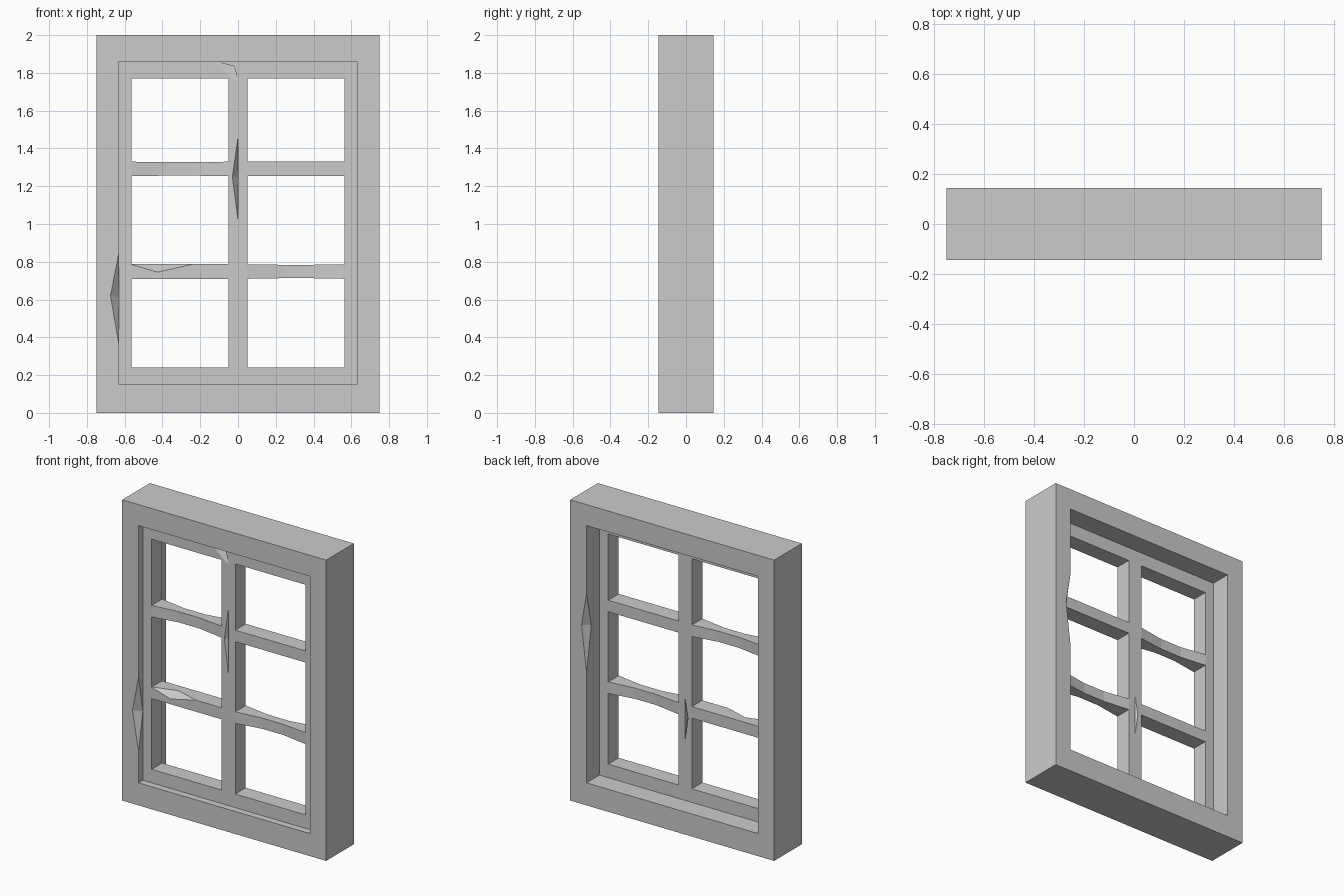
import bpy, bmesh
from mathutils import Vector

if "Cube" in bpy.data.objects:
    bpy.data.objects.remove(bpy.data.objects["Cube"])

YF, YB = -0.10, 0.01          # front and back of the sashes


def make(name, verts, faces):
    me = bpy.data.meshes.new(name)
    me.from_pydata(verts, [], faces)
    bm = bmesh.new()
    bm.from_mesh(me)
    bmesh.ops.recalc_face_normals(bm, faces=bm.faces)
    bm.to_mesh(me)
    bm.free()
    ob = bpy.data.objects.new(name, me)
    bpy.context.collection.objects.link(ob)
    return ob


def ring(name, outer, inner, y0, y1):
    """Rectangular frame; rectangles are (x0, x1, z0, z1)."""
    v = []
    for y in (y0, y1):
        for x0, x1, z0, z1 in (outer, inner):
            v += [(x0, y, z0), (x1, y, z0), (x1, y, z1), (x0, y, z1)]
    f = []
    for i in range(4):
        j = (i + 1) % 4
        for a, b in ((0, 4), (8, 12), (0, 8), (4, 12)):
            f.append((a + i, a + j, b + j, b + i))
    return make(name, v, f)


def bar(name, x0, x1, z0, z1, stations):
    """Glazing bar swept along x; stations are (t, y scale, z scale)."""
    yc, zc, hy, hz = (YF + YB) / 2, (z0 + z1) / 2, (YB - YF) / 2, (z1 - z0) / 2
    v, f = [], []
    for t, sy, sz in stations:
        x = x0 + (x1 - x0) * t
        for a, b in ((-1, -1), (1, -1), (1, 1), (-1, 1)):
            v.append((x, yc + a * hy * sy, zc + b * hz * sz))
    n = len(stations)
    for s in range(n - 1):
        for i in range(4):
            j = (i + 1) % 4
            f.append((4 * s + i, 4 * s + j, 4 * s + 4 + j, 4 * s + 4 + i))
    f += [(3, 2, 1, 0), tuple(range(4 * n - 4, 4 * n))]
    return make(name, v, f)


def chip(ob, a, b, f, i):
    """Knock a two-facet chip out of edge a-b, deepest along the line f-i."""
    pts = [Vector(p) for p in (a, b, f, i)]
    m = (pts[2] + pts[3]) / 2
    cut = make("chip_cutter", [m + (p - m) * 1.3 for p in pts],
               [(0, 1, 2), (0, 1, 3), (0, 2, 3), (1, 2, 3)])
    cut.hide_render = True
    mod = ob.modifiers.new("chip", 'BOOLEAN')
    mod.operation = 'DIFFERENCE'
    mod.solver = 'EXACT'
    mod.object = cut
    bpy.context.view_layer.objects.active = ob
    bpy.ops.object.modifier_apply(modifier=mod.name)
    bpy.data.objects.remove(cut)


# Outer frame with a chip at the front left and one at the back right
frame = ring("outer_frame", (-0.75, 0.75, 0, 2), (-0.63, 0.63, 0.15, 1.86), -0.145, 0.145)
chip(frame, (-0.63, -0.145, 0.85), (-0.63, -0.145, 0.36),
     (-0.675, -0.145, 0.62), (-0.63, -0.10, 0.61))
chip(frame, (0.63, 0.145, 1.41), (0.63, 0.145, 0.88),
     (0.667, 0.145, 1.19), (0.63, 0.095, 1.18))

# Two sashes meeting in the middle
left = ring("left_sash", (-0.63, 0, 0.15, 1.86), (-0.565, -0.05, 0.24, 1.77), YF, YB)
right = ring("right_sash", (0, 0.63, 0.15, 1.86), (0.05, 0.565, 0.24, 1.77), YF, YB)

# Chips along the meeting edge of the left sash
chip(left, (0, YF, 1.46), (0, YF, 1.02), (-0.03, YF, 1.25), (0, -0.06, 1.25))
chip(left, (-0.12, YF, 1.86), (0, YF, 1.76), (-0.02, YF, 1.835), (0, -0.07, 1.855))
chip(left, (0, YB, 0.83), (0, YB, 0.55), (-0.022, YB, 0.70), (0, -0.02, 0.70))

# Glazing bars: two straight, two worn thin in the middle
straight = [(0, 1, 1), (1, 1, 1)]
worn = [(0, 1, 1), (0.35, 0.55, 0.92), (0.65, 0.55, 0.92), (1, 1, 1)]
low, high = (0.71, 0.787), (1.253, 1.33)
lower_left = bar("lower_left_bar", -0.565, -0.05, *low, straight)
bar("lower_right_bar", 0.05, 0.565, *low, worn)
bar("upper_left_bar", -0.565, -0.05, *high, worn)
bar("upper_right_bar", 0.05, 0.565, *high, straight)
chip(lower_left, (-0.57, YF, 0.787), (-0.24, YF, 0.787),
     (-0.425, YF, 0.745), (-0.40, -0.05, 0.787))
